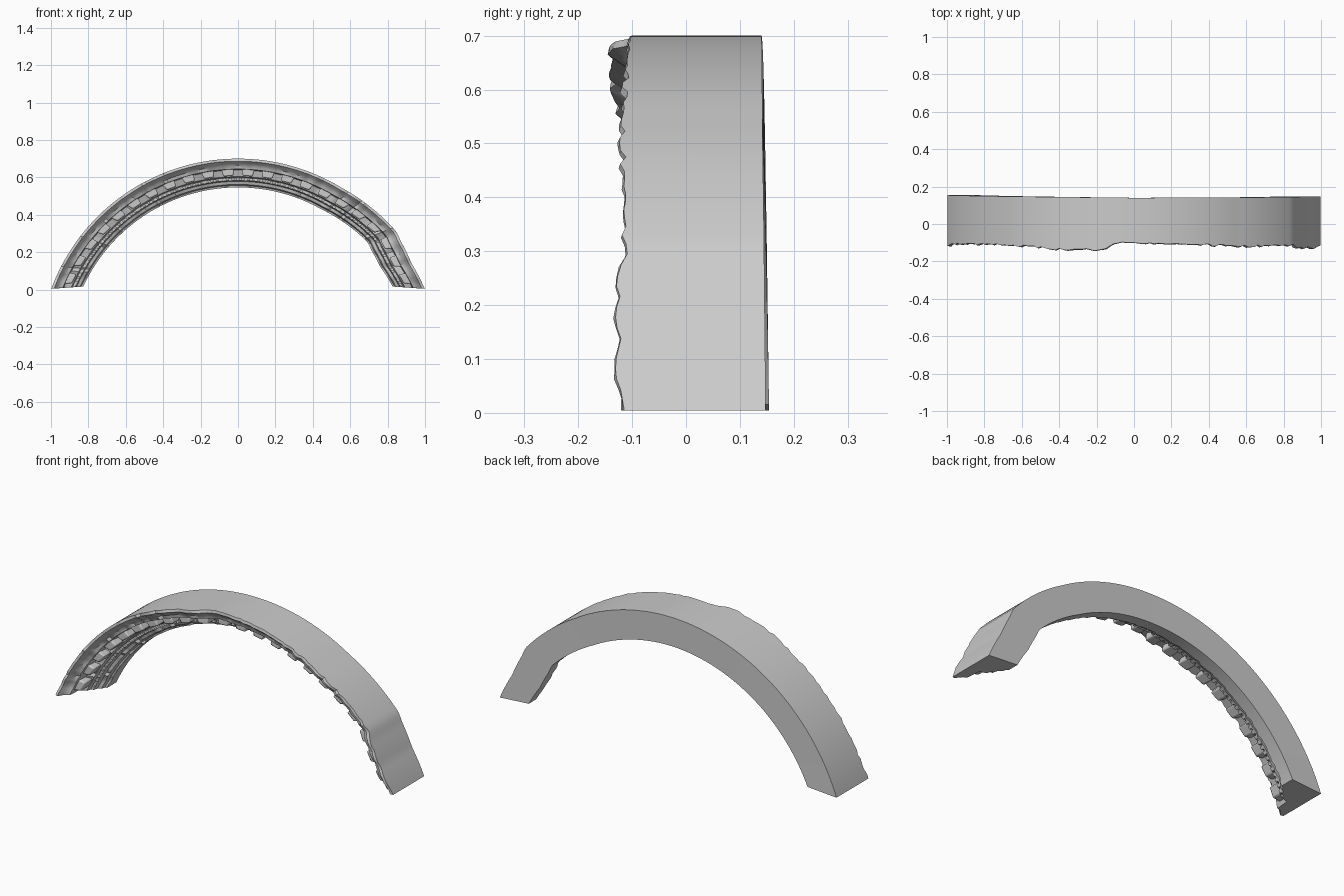
import bpy, bmesh, math, random

if "Cube" in bpy.data.objects:
    bpy.data.objects.remove(bpy.data.objects["Cube"])

random.seed(4)
ZC = -0.364          # height of the arch's centre


def lerp_table(t, pts):
    for (a, va), (b, vb) in zip(pts, pts[1:]):
        if t <= b:
            return va + (vb - va) * max(0, t - a) / (b - a)
    return pts[-1][1]


# Slight irregularities of the worn stone along the arch (t = -1 left .. 1 right)
RADIAL = [(-1, 0), (0.45, 0), (0.74, 0.018), (0.78, 0.006), (0.88, -0.008), (1, 0)]
FRONT = [(-1, 0.005), (-0.9, 0.015), (-0.55, 0.005), (-0.42, -0.004), (-0.3, -0.02),
         (-0.12, -0.018), (-0.08, 0.018), (0.1, 0.014), (0.5, 0.0), (0.75, 0.004),
         (0.79, -0.006), (0.92, -0.01), (1, 0)]
BACK = [(-1, 0.006), (-0.6, 0.0), (0, -0.008), (0.5, -0.006), (1, 0)]


def place(t, r, y):
    """Map arch position, radius and depth to a point; ends are cut level."""
    inner = (1.064 - r) / 0.154
    a = t * math.acos((-ZC + 0.004 + 0.012 * inner) / r)
    rr = r + lerp_table(t, RADIAL)
    front = min(1, max(0, (0.05 - y) / 0.17))
    y += front * lerp_table(t, FRONT)
    if y > 0.1:
        y += lerp_table(t, BACK)
    return (rr * math.sin(a), y, rr * math.cos(a) + ZC)


def finish(bm, name):
    bmesh.ops.recalc_face_normals(bm, faces=bm.faces)
    me = bpy.data.meshes.new(name)
    bm.to_mesh(me)
    bm.free()
    ob = bpy.data.objects.new(name, me)
    bpy.context.collection.objects.link(ob)
    bpy.ops.object.select_all(action='DESELECT')
    ob.select_set(True)
    bpy.context.view_layer.objects.active = ob
    bpy.ops.object.shade_smooth_by_angle(angle=math.radians(35))
    return ob


# Moulded cornice section (radius, depth), swept along the arch
profile = [(1.064, 0.148), (1.064, 0.03), (1.064, -0.118), (1.05, -0.121), (1.038, -0.105),
           (1.025, -0.09), (1.008, -0.085), (1.003, -0.01), (0.968, 0.0),
           (0.962, 0.022), (0.948, 0.026), (0.942, 0.05), (0.926, 0.056),
           (0.92, 0.076), (0.91, 0.08), (0.91, 0.148)]
bm = bmesh.new()
rings = []
N = 120
for i in range(N + 1):
    t = -1 + 2 * i / N
    wear = random.uniform(-0.006, 0.006)
    ring = []
    for r, y in profile:
        if y < 0.1 and r != 1.064:
            y += wear + random.uniform(-0.002, 0.002)
        elif y < 0:
            y += wear
        ring.append(bm.verts.new(place(t, r, y)))
    rings.append(ring)
M = len(profile)
for a, b in zip(rings, rings[1:]):
    for j in range(M):
        k = (j + 1) % M
        bm.faces.new((a[j], a[k], b[k], b[j]))
bm.faces.new(rings[0])
bm.faces.new(rings[-1])
finish(bm, "arch_cornice")


def block_row(name, count, length, r0, r1, y0, y1, taper=1.0):
    """Row of small curved blocks spaced along the arch."""
    bm = bmesh.new()
    for i in range(count):
        mid = -1 + 2 * (i + 0.5) / count
        h = length / count
        grid = []
        for r, y in ((r0, y0), (r1, y0), (r1, y1), (r0, y1)):
            w = h * (taper if r == r0 else 1)
            grid.append([bm.verts.new(place(mid + s * w, r, y)) for s in (-1, 1)])
        for j in range(4):
            k = (j + 1) % 4
            bm.faces.new((grid[j][0], grid[k][0], grid[k][1], grid[j][1]))
        bm.faces.new([g[0] for g in grid])
        bm.faces.new([g[1] for g in reversed(grid)])
    return finish(bm, name)


# Brackets under the overhang and the small bead band below them
brackets = block_row("brackets", 22, 0.62, 0.972, 1.012, -0.066, 0.02, 0.85)
bev = brackets.modifiers.new("worn_edges", 'BEVEL')
bev.width = 0.007
bev.segments = 2
block_row("bead_band", 80, 0.6, 0.946, 0.96, 0.014, 0.04)
